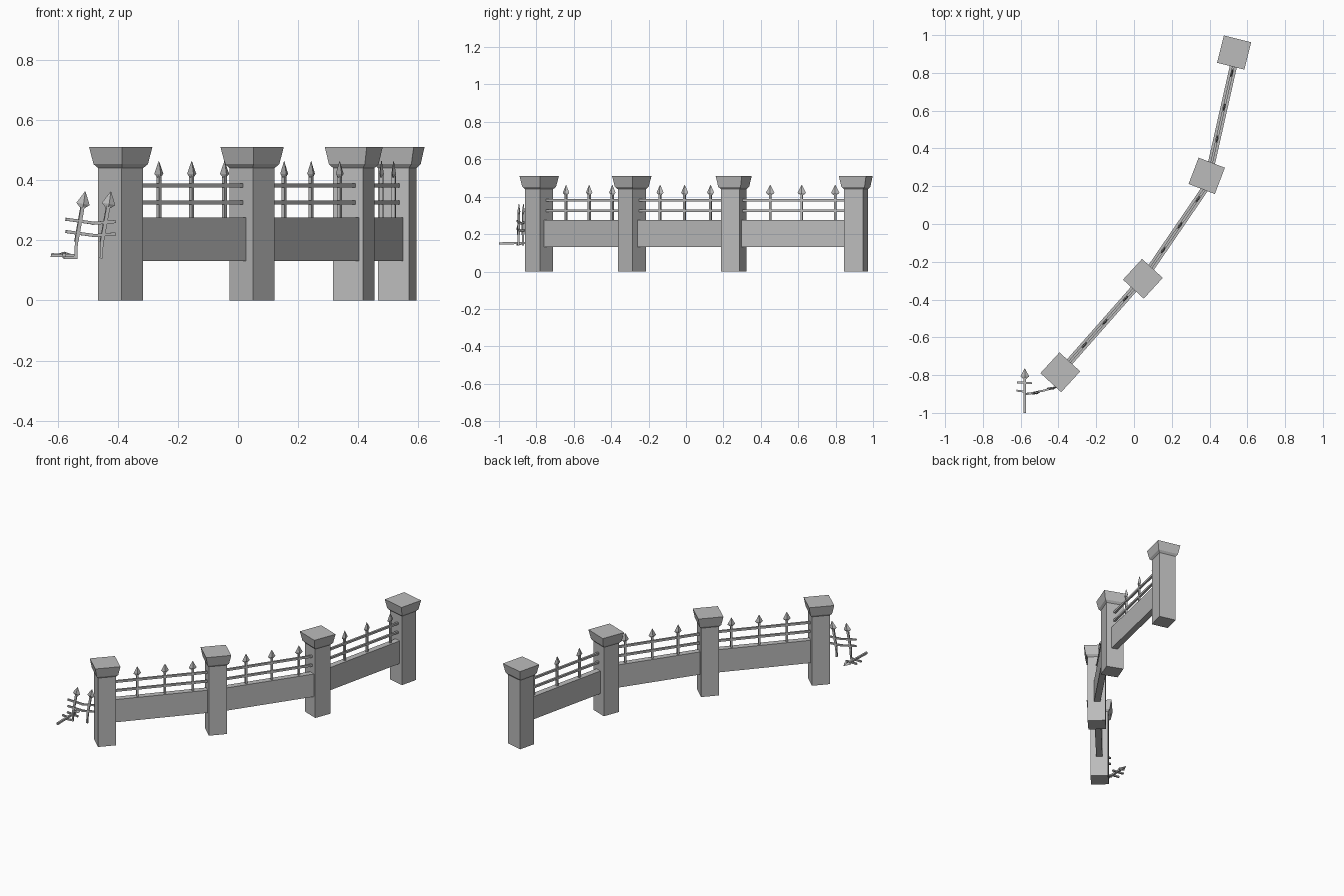
import bpy
import bmesh
from math import radians
from mathutils import Matrix, Vector

cube = bpy.data.objects.get("Cube")
if cube:
    bpy.data.objects.remove(cube, do_unlink=True)

# Single stone colour
stone = bpy.data.materials.new("grey stone")
stone.use_nodes = True
GREY = (0.5, 0.5, 0.5, 1)
stone.diffuse_color = GREY
stone.node_tree.nodes["Principled BSDF"].inputs["Base Color"].default_value = GREY

SQUARE = [(-1, -1), (1, -1), (1, 1), (-1, 1)]
DIAMOND = [(-1, 0), (0, -1), (1, 0), (0, 1)]


def loft(bm, rings, matrix, outline=SQUARE):
    """Closed solid through four-sided rings given as (height, half x, half y)."""
    loops = [[bm.verts.new(matrix @ Vector((x * sx, y * sy, z))) for x, y in outline]
             for z, sx, sy in rings]
    for low, high in zip(loops, loops[1:]):
        for i in range(4):
            j = (i + 1) % 4
            bm.faces.new((low[i], low[j], high[j], high[i]))
    bm.faces.new(loops[0][::-1])
    bm.faces.new(loops[-1])


def finish(bm, name):
    bmesh.ops.recalc_face_normals(bm, faces=bm.faces)
    mesh = bpy.data.meshes.new(name)
    bm.to_mesh(mesh)
    bm.free()
    mesh.materials.append(stone)
    bpy.context.collection.objects.link(bpy.data.objects.new(name, mesh))


def frame(start, end, side):
    """Matrix at start whose z runs to end and whose x lies near side."""
    z = (end - start).normalized()
    y = z.cross(side).normalized()
    x = y.cross(z)
    return Matrix.Translation(start) @ Matrix((x, y, z)).transposed().to_4x4()


def beam(bm, start, end, half_x, half_y):
    start, end = Vector(start), Vector(end)
    side = Vector((0, 0, 1)) if abs((end - start).normalized().z) < 0.7 else Vector((1, 0, 0))
    length = (end - start).length
    loft(bm, [(0, half_x, half_y), (length, half_x, half_y)], frame(start, end, side))


def picket(bm, start, tip, side):
    """Slim shaft with a flat spear head, broad along side."""
    start, tip = Vector(start), Vector(tip)
    m = frame(start, tip, side)
    n = (tip - start).length
    loft(bm, [(0, 0.006, 0.006), (n - 0.05, 0.006, 0.006)], m)
    loft(bm, [(n - 0.055, 0.008, 0.006), (n - 0.042, 0.023, 0.008),
              (n, 0.001, 0.001)], m, DIAMOND)


# Pillars with flared caps: x, y, turn
pillars = [(-0.39, -0.785, 47.5), (0.047, -0.29, 47.5),
           (0.385, 0.255, 69), (0.53, 0.908, 76)]
for number, (x, y, turn) in enumerate(pillars, 1):
    bm = bmesh.new()
    place = Matrix.Translation((x, y, 0)) @ Matrix.Rotation(radians(turn), 4, "Z")
    loft(bm, [(z, h, h) for z, h in
              ((0, 0.053), (0.44, 0.053), (0.453, 0.064), (0.51, 0.0745))], place)
    finish(bm, f"pillar_{number}")

# Bays: low wall, two rails and three pickets between pillars
bays = [((-0.39, -0.785), (0.047, -0.29), (0.29, 0.54, 0.79)),
        ((0.05, -0.29), (0.395, 0.215), (0.3, 0.56, 0.835)),
        ((0.395, 0.255), (0.542, 0.905), (0.3, 0.56, 0.835))]
for number, (a, b, stops) in enumerate(bays, 1):
    a, b = Vector((*a, 0)), Vector((*b, 0))
    along = (b - a).normalized()
    up = Vector((0, 0, 1))

    bm = bmesh.new()
    beam(bm, a + up * 0.203, b + up * 0.203, 0.0725, 0.019)
    finish(bm, f"low_wall_{number}")

    bm = bmesh.new()
    for z in (0.325, 0.382):
        beam(bm, a + up * z, b + up * z, 0.0065, 0.0065)
    finish(bm, f"rails_{number}")

    bm = bmesh.new()
    for t in stops:
        foot = a.lerp(b, t)
        picket(bm, foot + up * 0.265, foot + up * 0.463, along)
    finish(bm, f"pickets_{number}")

# Broken fence piece, leaning beside the first pillar
bm = bmesh.new()
across = Vector((1, 0.22, 0))
for x, y in ((-0.455, -0.872), (-0.54, -0.896)):
    beam(bm, (x, y, 0.14), (x + 0.003, y, 0.2), 0.005, 0.005)
    picket(bm, (x + 0.002, y, 0.195), (x + 0.032, y + 0.003, 0.362), across)
for z in (0.27, 0.229):
    beam(bm, (-0.573, -0.902, z), (-0.48, -0.882, z - 0.013), 0.005, 0.005)
    beam(bm, (-0.485, -0.884, z - 0.014), (-0.408, -0.862, z - 0.008), 0.005, 0.005)
finish(bm, "broken_fence")

# Fallen picket with stubs of its rails
bm = bmesh.new()
picket(bm, (-0.578, -1, 0.15), (-0.578, -0.765, 0.155), Vector((1, 0, 0)))
beam(bm, (-0.62, -0.838, 0.152), (-0.54, -0.843, 0.148), 0.005, 0.005)
beam(bm, (-0.622, -0.882, 0.15), (-0.575, -0.888, 0.148), 0.005, 0.005)
beam(bm, (-0.58, -0.9, 0.143), (-0.535, -0.895, 0.143), 0.005, 0.005)
finish(bm, "fallen_picket")
